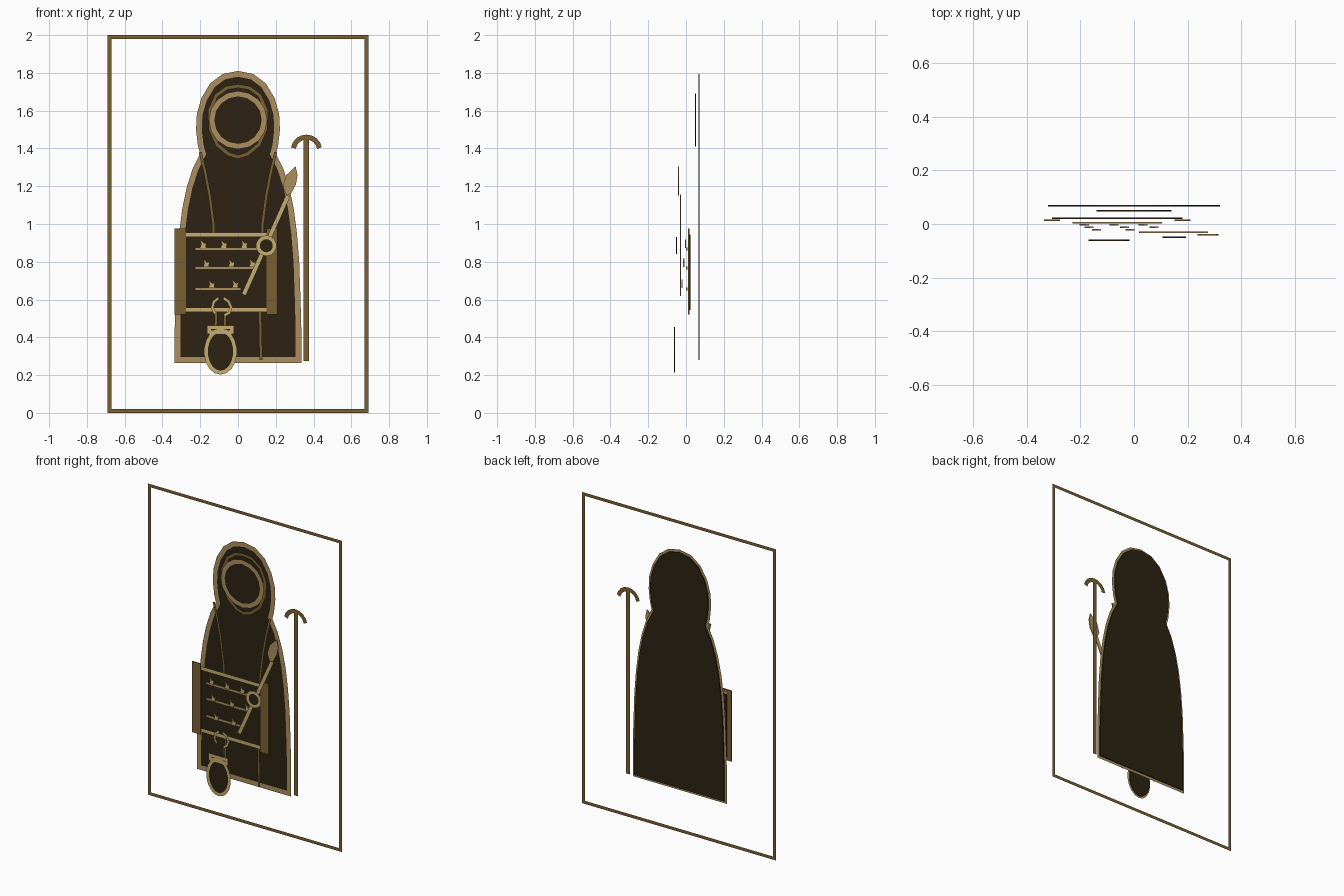
import bpy, bmesh, math
from mathutils import Vector

if "Cube" in bpy.data.objects:
    bpy.data.objects.remove(bpy.data.objects["Cube"])


def material(name, rgb):
    m = bpy.data.materials.new(name)
    m.use_nodes = True
    m.diffuse_color = (*rgb, 1)
    m.node_tree.nodes["Principled BSDF"].inputs["Base Color"].default_value = (*rgb, 1)
    return m


DARK = material("dark umber", (0.026, 0.016, 0.006))
BROWN = material("bronze brown", (0.195, 0.117, 0.034))
TAN = material("tan", (0.413, 0.279, 0.115))
GOLD = material("pale gold", (0.56, 0.42, 0.16))
THICK = 0.006


def finish(name, bm, mat):
    mesh = bpy.data.meshes.new(name)
    bm.to_mesh(mesh)
    bm.free()
    mesh.materials.append(mat)
    obj = bpy.data.objects.new(name, mesh)
    bpy.context.collection.objects.link(obj)
    return obj


def plate(name, pts, y, mat):
    """Thin filled outline in the xz plane, centred on depth y."""
    bm = bmesh.new()
    face = bm.faces.new([bm.verts.new((x, y - THICK / 2, z)) for x, z in pts])
    ext = bmesh.ops.extrude_face_region(bm, geom=[face], use_keep_orig=True)
    moved = [v for v in ext["geom"] if isinstance(v, bmesh.types.BMVert)]
    bmesh.ops.translate(bm, verts=moved, vec=(0, THICK, 0))
    bmesh.ops.recalc_face_normals(bm, faces=bm.faces)
    return finish(name, bm, mat)


def ribbon(name, pts, width, y, mat, closed=False):
    """Flat mitred strip that follows a path in the xz plane."""
    p = [Vector(q) for q in pts]
    n = len(p)
    bm = bmesh.new()
    rows = []
    for i in range(n):
        before = p[i - 1] if closed or i else None
        after = p[(i + 1) % n] if closed or i < n - 1 else None
        d1 = (p[i] - before).normalized() if before else None
        d2 = (after - p[i]).normalized() if after else None
        d1, d2 = d1 or d2, d2 or d1
        t = (d1 + d2).normalized()
        off = Vector((-t.y, t.x)) * width / 2 / max(0.5, t.dot(d1))
        rows.append([bm.verts.new((q.x, y, q.y)) for q in (p[i] + off, p[i] - off)])
    for i in range(n if closed else n - 1):
        a, b = rows[i], rows[(i + 1) % n]
        bm.faces.new((a[0], a[1], b[1], b[0]))
    for f in bm.faces:
        f.normal_update()
        if f.normal.y > 0:
            f.normal_flip()
    return finish(name, bm, mat)


def oval(cx, cz, rx, rz, n=20):
    return [(cx + rx * math.sin(math.tau * i / n), cz + rz * math.cos(math.tau * i / n))
            for i in range(n)]


def box(x0, x1, z0, z1):
    return [(x0, z0), (x1, z0), (x1, z1), (x0, z1)]


def mirrored(half):
    """Close a right-hand outline that starts on the centre line."""
    return half + [(-x, z) for x, z in reversed(half) if x > 0]


def outlined(name, pts, y, width, edge):
    plate(name, pts, y, DARK)
    ribbon(name + "_outline", pts, width, y - 0.006, edge, True)


# Surrounding border
ribbon("border_frame", box(-0.68, 0.68, 0.01, 1.99), 0.02, 0.071, BROWN, True)

# Hooded cloak
cloak = [(0, 1.795), (0.075, 1.78), (0.135, 1.735), (0.18, 1.66), (0.203, 1.58),
         (0.207, 1.5), (0.198, 1.42), (0.185, 1.37), (0.225, 1.29), (0.257, 1.19),
         (0.28, 1.08), (0.297, 0.95), (0.309, 0.8), (0.316, 0.6), (0.32, 0.45), (0.32, 0.28)]
outlined("cloak", mirrored(cloak), 0.068, 0.03, TAN)

# Hood opening and shadowed face
hood = [(0, 1.73), (0.06, 1.72), (0.115, 1.68), (0.15, 1.6), (0.145, 1.5),
        (0.11, 1.42), (0.05, 1.37), (0, 1.355)]
hood_path = hood + [(-x, z) for x, z in hood[-2:0:-1]]
ribbon("hood_opening", hood_path, 0.02, 0.057, BROWN, True)
outlined("face", oval(0, 1.55, 0.14, 0.14, 16), 0.05, 0.028, TAN)

# Shoulder straps
for side, label in ((1, "left"), (-1, "right")):
    path = [(0.2, 1.38), (0.175, 1.28), (0.15, 1.15), (0.13, 1.0), (0.115, 0.6), (0.122, 0.28)]
    ribbon(label + "_strap", [(side * x, z) for x, z in path], 0.016, 0.04, BROWN)

# Scroll panel with side rollers
plate("scroll_panel", box(-0.305, 0.18, 0.545, 0.945), 0.022, DARK)
for label, z in (("top", 0.945), ("bottom", 0.545)):
    ribbon(f"scroll_{label}_edge", [(-0.305, z), (0.18, z)], 0.022, 0.018, GOLD)
for label, x in (("right", -0.305), ("left", 0.18)):
    plate(label + "_roller", box(x - 0.03, x + 0.03, 0.52, 0.975), 0.0145, BROWN)

# Written rows with small perched marks
rows = [(0.868, 0.105, (-0.185, -0.075, 0.033)),
        (0.767, 0.09, (-0.168, -0.035, 0.075)),
        (0.656, 0.015, (-0.14, -0.015))]
mark = [(-0.017, 0.005), (-0.01, 0.025), (-0.016, 0.05), (0.004, 0.03), (0.017, 0.034), (0.014, 0.005)]
for r, (z, end, marks) in enumerate(rows):
    plate(f"row_{r + 1}", box(-0.228, end, z - 0.008, z + 0.008), 0.004, TAN)
    for k, x in enumerate(marks):
        plate(f"mark_{r + 1}_{k + 1}", [(x + a, z + b) for a, b in mark],
              -0.003 - 0.009 * r, GOLD)

# Brush: handle, tip and ring
handle = ribbon("brush_handle", [(0.03, 0.625), (0.265, 1.15)], 0.024, -0.03, GOLD)
thick = handle.modifiers.new("thickness", "SOLIDIFY")
thick.thickness = THICK
thick.offset = 0
plate("brush_tip", [(0.255, 1.152), (0.237, 1.2), (0.255, 1.258), (0.305, 1.305),
                    (0.315, 1.26), (0.307, 1.21), (0.28, 1.16)], -0.04, TAN)
outlined("brush_ring", oval(0.15, 0.885, 0.045, 0.045, 14), -0.05, 0.02, GOLD)

# Staff with curved head
ribbon("staff_shaft", [(0.362, 0.275), (0.362, 1.455)], 0.028, 0.07, BROWN)
arc = [(0.362 + 0.07 * math.sin(a), 1.39 + 0.07 * math.cos(a))
       for a in (math.radians(d) for d in range(-80, 81, 20))]
ribbon("staff_head", arc, 0.026, 0.069, BROWN)

# Hanging flask and its cords
outlined("flask_body", oval(-0.0925, 0.325, 0.0775, 0.112, 18), -0.06, 0.02, GOLD)
plate("flask_neck", box(-0.15, -0.035, 0.425, 0.455), -0.0605, DARK)
ribbon("flask_lip", box(-0.153, -0.032, 0.427, 0.453), 0.02, -0.068, GOLD, True)
ribbon("right_cord_loop", [(-0.103, 0.608), (-0.128, 0.588), (-0.136, 0.555), (-0.12, 0.525)],
       0.015, -0.045, GOLD)
ribbon("left_cord_loop", [(-0.077, 0.608), (-0.05, 0.59), (-0.037, 0.56), (-0.047, 0.53), (-0.07, 0.518)],
       0.015, -0.045, GOLD)
ribbon("flask_cord", [(-0.07, 0.525), (-0.068, 0.46)], 0.015, -0.044, BROWN)
